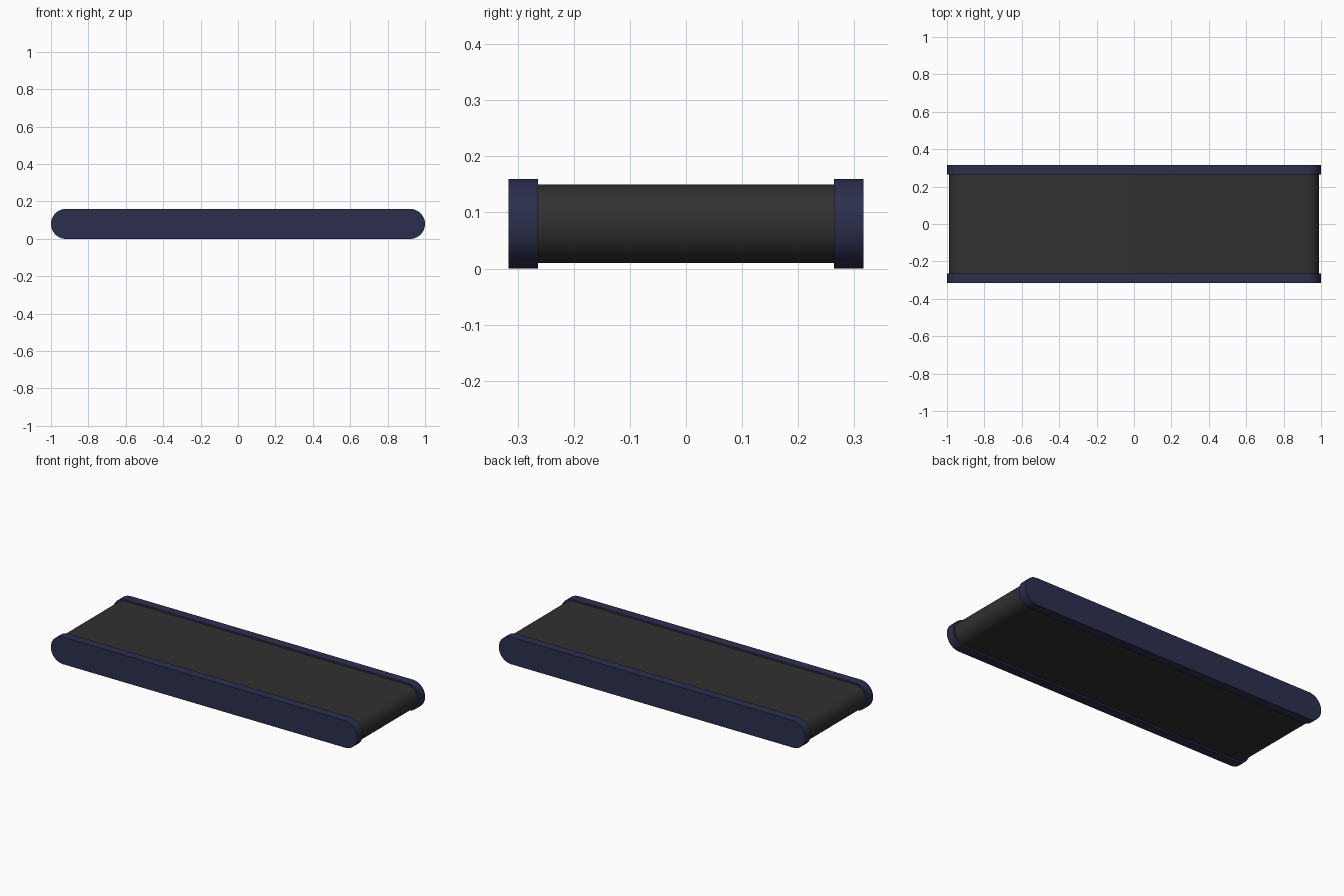
import bpy, bmesh, math

if "Cube" in bpy.data.objects:
    bpy.data.objects.remove(bpy.data.objects["Cube"])


def material(name, color):
    m = bpy.data.materials.new(name)
    m.diffuse_color = color
    m.use_nodes = True
    m.node_tree.nodes["Principled BSDF"].inputs["Base Color"].default_value = m.diffuse_color
    return m


def stadium(name, half_len, radius, y0, y1, mat, segs=24):
    """Round-ended bar along x, extruded from y0 to y1, centred at z = 0.08."""
    bm = bmesh.new()
    verts = []
    for side in (1, -1):
        for i in range(segs + 1):
            a = -math.pi / 2 + math.pi * i / segs
            x = side * (half_len - radius + radius * math.cos(a))
            verts.append(bm.verts.new((x, y0, 0.08 + side * radius * math.sin(a))))
    face = bm.faces.new(verts)
    ext = bmesh.ops.extrude_face_region(bm, geom=[face])
    moved = [v for v in ext["geom"] if isinstance(v, bmesh.types.BMVert)]
    bmesh.ops.translate(bm, verts=moved, vec=(0, y1 - y0, 0))
    bmesh.ops.recalc_face_normals(bm, faces=bm.faces)
    me = bpy.data.meshes.new(name)
    bm.to_mesh(me)
    bm.free()
    ob = bpy.data.objects.new(name, me)
    bpy.context.collection.objects.link(ob)
    me.materials.append(mat)
    bpy.ops.object.select_all(action='DESELECT')
    ob.select_set(True)
    bpy.context.view_layer.objects.active = ob
    bpy.ops.object.shade_smooth_by_angle(angle=math.radians(30))
    return ob


navy = material("rail_navy", (0.025, 0.028, 0.075, 1))
rubber = material("belt_rubber", (0.03, 0.03, 0.03, 1))

# Belt looping between the rails
stadium("belt", 0.99, 0.07, -0.264, 0.264, rubber)

# Side rails, slightly proud of the belt
stadium("front_rail", 1.0, 0.08, -0.316, -0.264, navy)
stadium("back_rail", 1.0, 0.08, 0.264, 0.316, navy)
